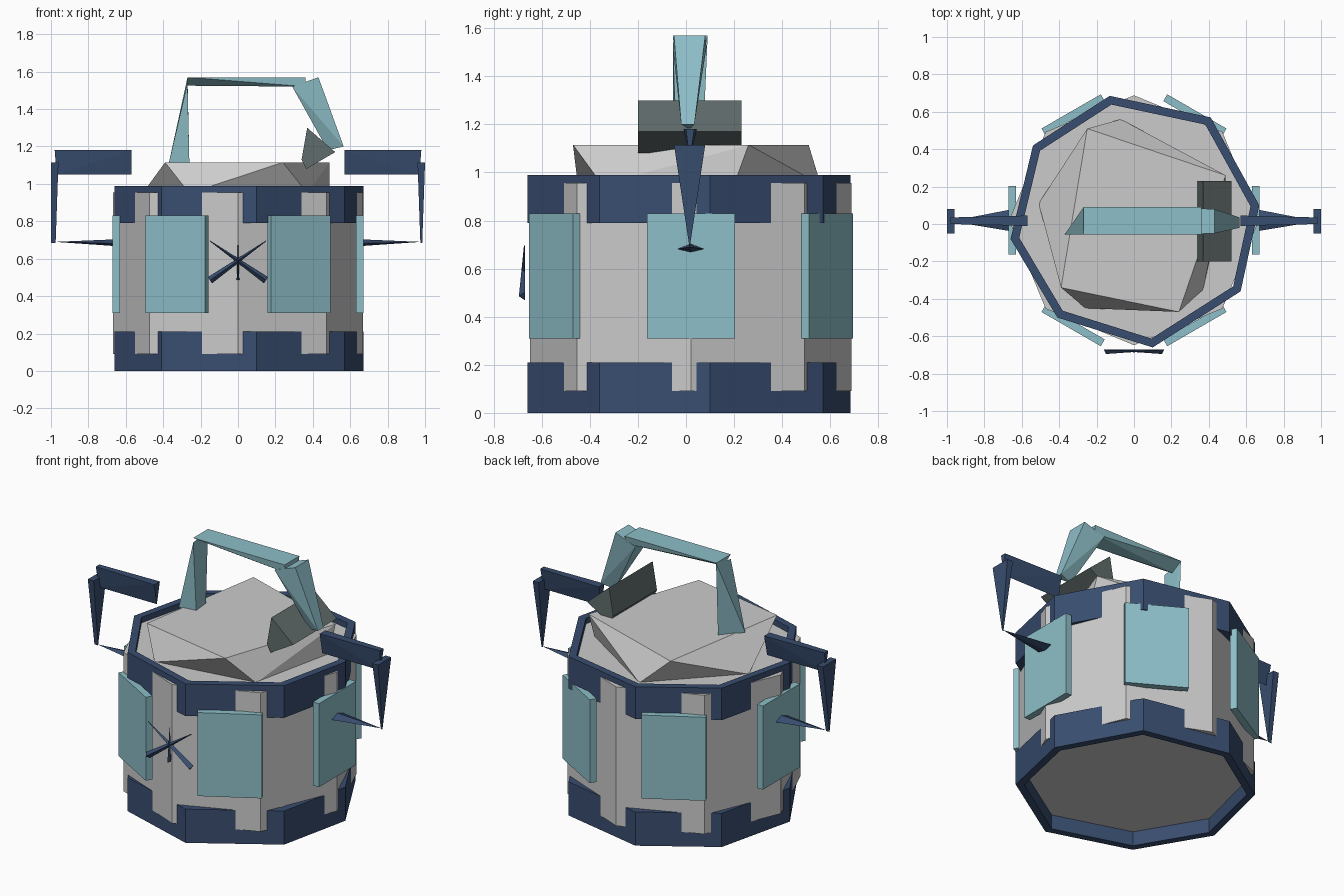
import bpy, bmesh
from math import cos, sin, radians, pi
from mathutils import Vector, Matrix

if "Cube" in bpy.data.objects:
    bpy.data.objects.remove(bpy.data.objects["Cube"])


def material(name, rgb):
    m = bpy.data.materials.new(name)
    m.diffuse_color = (*rgb, 1)
    m.use_nodes = True
    m.node_tree.nodes["Principled BSDF"].inputs["Base Color"].default_value = m.diffuse_color
    return m


NAVY = material("navy", (0.04, 0.075, 0.16))
TEAL = material("teal", (0.27, 0.52, 0.58))
SLATE = material("slate", (0.12, 0.15, 0.15))
CY = 0.02  # y of the pot's axis


def finish(name, bm, mat=None):
    bmesh.ops.recalc_face_normals(bm, faces=bm.faces)
    me = bpy.data.meshes.new(name)
    bm.to_mesh(me)
    bm.free()
    ob = bpy.data.objects.new(name, me)
    if mat:
        me.materials.append(mat)
    bpy.context.collection.objects.link(ob)
    return ob


def hull(name, pts, mat=None):
    """Faceted solid wrapped around a few points."""
    bm = bmesh.new()
    for p in pts:
        bm.verts.new(p)
    res = bmesh.ops.convex_hull(bm, input=bm.verts)
    loose = [v for v in bm.verts if not v.link_faces]
    bmesh.ops.delete(bm, geom=loose, context='VERTS')
    bmesh.ops.dissolve_limit(bm, angle_limit=radians(1), verts=bm.verts, edges=bm.edges)
    return finish(name, bm, mat)


def ring(name, outline, inner, z0, z1, mat):
    """Hollow band following an outline."""
    bm = bmesh.new()
    loops = []
    for s, z in ((1, z0), (1, z1), (inner, z1), (inner, z0)):
        loops.append([bm.verts.new((x * s, CY + (y - CY) * s, z)) for x, y in outline])
    n = len(outline)
    for a in range(4):
        p, q = loops[a], loops[(a + 1) % 4]
        for i in range(n):
            j = (i + 1) % n
            bm.faces.new((p[i], p[j], q[j], q[i]))
    return finish(name, bm, mat)


# Eight-sided pot body
octagon = [(0.668 * cos(i * pi / 4), CY + 0.668 * sin(i * pi / 4)) for i in range(8)]
hull("pot_body", [(x, y, z) for x, y in octagon for z in (0.09, 0.955)])

# Navy bands, turned slightly so the body corners show through
band = [(0.41, 0.57), (0.67, 0.10), (0.57, -0.36), (0.10, -0.66),
        (-0.41, -0.50), (-0.66, -0.08), (-0.54, 0.42), (-0.13, 0.685)]
ring("bottom_band", band, 0.93, 0.0, 0.21, NAVY)
ring("top_band", band, 0.93, 0.79, 0.99, NAVY)

# Six teal side panels
for i in range(6):
    rot = Matrix.Translation((0, CY, 0)) @ Matrix.Rotation(i * pi / 3, 4, 'Z')
    pts = [rot @ Vector((r, y, z)) for r in (0.63, 0.672)
           for y in (-0.183, 0.183) for z in (0.31, 0.83)]
    hull(f"side_panel_{i + 1}", pts, TEAL)

# Faceted lid: uneven top and base outlines
lid_top = [(-0.39, -0.34), (0.24, -0.47), (0.49, 0.26), (-0.25, 0.51)]
lid_base = [(-0.51, 0.11), (-0.26, -0.45), (0.37, -0.35), (0.49, 0.2), (-0.07, 0.56)]
hull("lid", [(x, y, 1.115) for x, y in lid_top] + [(x, y, 0.95) for x, y in lid_base])

# Teal lid handle: bar, left post, leaning right post
hull("handle_bar", [(-0.27, 0.09, 1.57), (-0.27, -0.055, 1.57), (0.36, 0.09, 1.57),
                    (0.36, -0.055, 1.57), (-0.27, 0.015, 1.525), (0.36, -0.05, 1.52),
                    (0.36, 0.08, 1.52)], TEAL)
hull("handle_left_post", [(-0.27, -0.055, 1.54), (-0.27, 0.09, 1.57), (-0.37, -0.055, 1.11),
                          (-0.26, -0.04, 1.11), (-0.27, 0.07, 1.11)], TEAL)
hull("handle_right_post", [(0.29, -0.055, 1.52), (0.29, 0.085, 1.52), (0.43, -0.05, 1.57),
                           (0.43, 0.08, 1.57), (0.565, 0.035, 1.2), (0.565, -0.02, 1.2),
                           (0.48, 0.015, 1.18)], TEAL)

# Dark tilted block at the foot of the right post
profile = [(0.37, 1.30), (0.52, 1.17), (0.365, 1.08), (0.34, 1.13)]
hull("hinge_block", [(x, y, z) for x, z in profile for y in (-0.2, 0.23)], SLATE)

# Navy side handles, mirrored
for s, side in ((1, "right"), (-1, "left")):
    parts = {
        "arm_top": [(0.57, -0.01, 1.18), (0.57, 0.045, 1.18), (0.57, 0.015, 1.05),
                    (0.98, 0.0, 1.18), (0.98, 0.035, 1.18), (0.97, 0.015, 1.05)],
        "arm_drop": [(0.96, -0.05, 1.115), (0.96, 0.08, 1.115), (1.0, -0.05, 1.115),
                     (1.0, 0.08, 1.115), (0.975, 0.015, 0.685),
                     (0.985 if s > 0 else 1.0, 0.015, 0.685)],
        "arm_bottom": [(0.62, -0.045, 0.68), (0.62, 0.085, 0.68), (0.62, 0.02, 0.705),
                       (0.62, 0.02, 0.665), (0.98, 0.015, 0.69)],
    }
    for part, pts in parts.items():
        hull(f"{side}_{part}", [(s * x, y, z) for x, y, z in pts], NAVY)

# Thin tapered star on the front
for i, (x, z, w) in enumerate(((-0.15, -0.105, 0.02), (0.0, -0.105, 0.007), (0.15, -0.105, 0.02))):
    d = Vector((x, 0, z))
    n = Vector((-z, 0, x)).normalized() * w
    mid = Vector((0, -0.67, 0.59))
    hull(f"star_spoke_{i + 1}", [mid + d + n, mid + d - n, mid + d + Vector((0, -0.025, 0)),
                                 mid - d + n * 0.1, mid - d - n * 0.1,
                                 mid - d + Vector((0, -0.004, 0))], NAVY)
